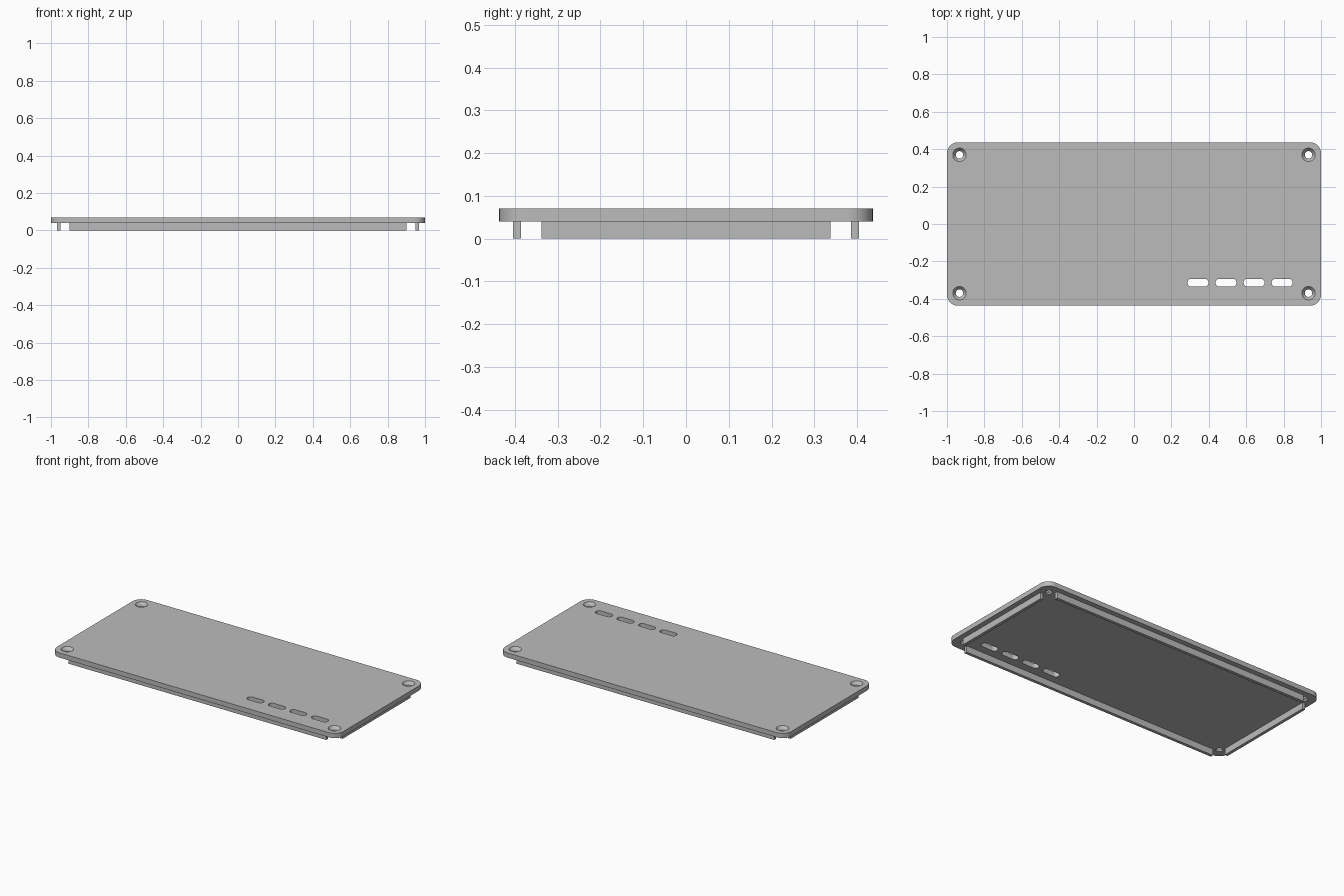
import bpy, bmesh, math

cube = bpy.data.objects.get("Cube")
if cube:
    bpy.data.objects.remove(cube, do_unlink=True)

# Overall sizes
HALF_X, HALF_Y, CORNER = 1.0, 0.437, 0.06
BASE, TOP = 0.04, 0.07
HOLE_X, HOLE_Y = 0.933, 0.37

grey = bpy.data.materials.new("plain grey")
grey.use_nodes = True
colour = (0.5, 0.5, 0.5, 1)
grey.diffuse_color = colour
grey.node_tree.nodes["Principled BSDF"].inputs["Base Color"].default_value = colour


def rounded_outline(hx, hy, r, steps):
    """Counter-clockwise outline of a rectangle with round corners."""
    points = []
    for quarter, (sx, sy) in enumerate([(1, 1), (-1, 1), (-1, -1), (1, -1)]):
        for i in range(steps + 1):
            a = (quarter + i / steps) * math.pi / 2
            points.append((sx * (hx - r) + r * math.cos(a),
                           sy * (hy - r) + r * math.sin(a)))
    return points


def loft(name, rings, centre=(0, 0)):
    """Closed solid through a stack of (outline, height) rings."""
    bm = bmesh.new()
    loops = [[bm.verts.new((x + centre[0], y + centre[1], z)) for x, y in outline]
             for outline, z in rings]
    for low, high in zip(loops, loops[1:]):
        for i in range(len(low)):
            j = (i + 1) % len(low)
            bm.faces.new((low[i], low[j], high[j], high[i]))
    bm.faces.new(loops[0][::-1])
    bm.faces.new(loops[-1])
    bmesh.ops.remove_doubles(bm, verts=bm.verts, dist=1e-5)
    bmesh.ops.recalc_face_normals(bm, faces=bm.faces)
    mesh = bpy.data.meshes.new(name)
    bm.to_mesh(mesh)
    bm.free()
    mesh.materials.append(grey)
    obj = bpy.data.objects.new(name, mesh)
    bpy.context.collection.objects.link(obj)
    return obj


def circle(r, n=32):
    return [(r * math.cos(2 * math.pi * i / n), r * math.sin(2 * math.pi * i / n))
            for i in range(n)]


# Cover plate with round corners
outline = rounded_outline(HALF_X, HALF_Y, CORNER, 10)
plate = loft("cover_plate", [(outline, BASE), (outline, TOP)])

# Countersunk screw holes in the corners
cutters = []
for sx in (-1, 1):
    for sy in (-1, 1):
        cutters.append(loft("screw_hole_cutter", [
            (circle(0.02), BASE - 0.02), (circle(0.02), TOP - 0.02),
            (circle(0.036), TOP), (circle(0.036), TOP + 0.02)],
            (sx * HOLE_X, sy * HOLE_Y)))

# Row of slots near the front
slot = rounded_outline(0.056, 0.021, 0.0209, 8)
for i in range(4):
    cutters.append(loft("slot_cutter", [(slot, BASE - 0.02), (slot, TOP + 0.02)],
                        (0.342 + 0.15 * i, -0.314)))

for cutter in cutters:
    cut = plate.modifiers.new("cut", 'BOOLEAN')
    cut.operation = 'DIFFERENCE'
    cut.solver = 'EXACT'
    cut.object = cutter

# Bake the cuts into the plate and drop the cutters
bpy.context.view_layer.update()
baked = bpy.data.meshes.new_from_object(
    plate.evaluated_get(bpy.context.evaluated_depsgraph_get()))
plate.modifiers.clear()
plate.data = baked
for cutter in cutters:
    bpy.data.objects.remove(cutter, do_unlink=True)


# Locating rails under the plate
def rail(name, x, y, hx, hy):
    box = [(hx, hy), (-hx, hy), (-hx, -hy), (hx, -hy)]
    return loft(name, [(box, 0), (box, BASE)], (x, y))


for side, s in (("front", -1), ("back", 1)):
    rail(side + "_rail", 0, s * 0.395, 0.9, 0.0095)
for side, s in (("right", -1), ("left", 1)):
    rail(side + "_rail", s * 0.958, 0, 0.0095, 0.338)

# Smooth round walls, sharp edges elsewhere
bpy.ops.object.select_all(action='DESELECT')
plate.select_set(True)
bpy.context.view_layer.objects.active = plate
bpy.ops.object.shade_smooth_by_angle(angle=math.radians(30))
